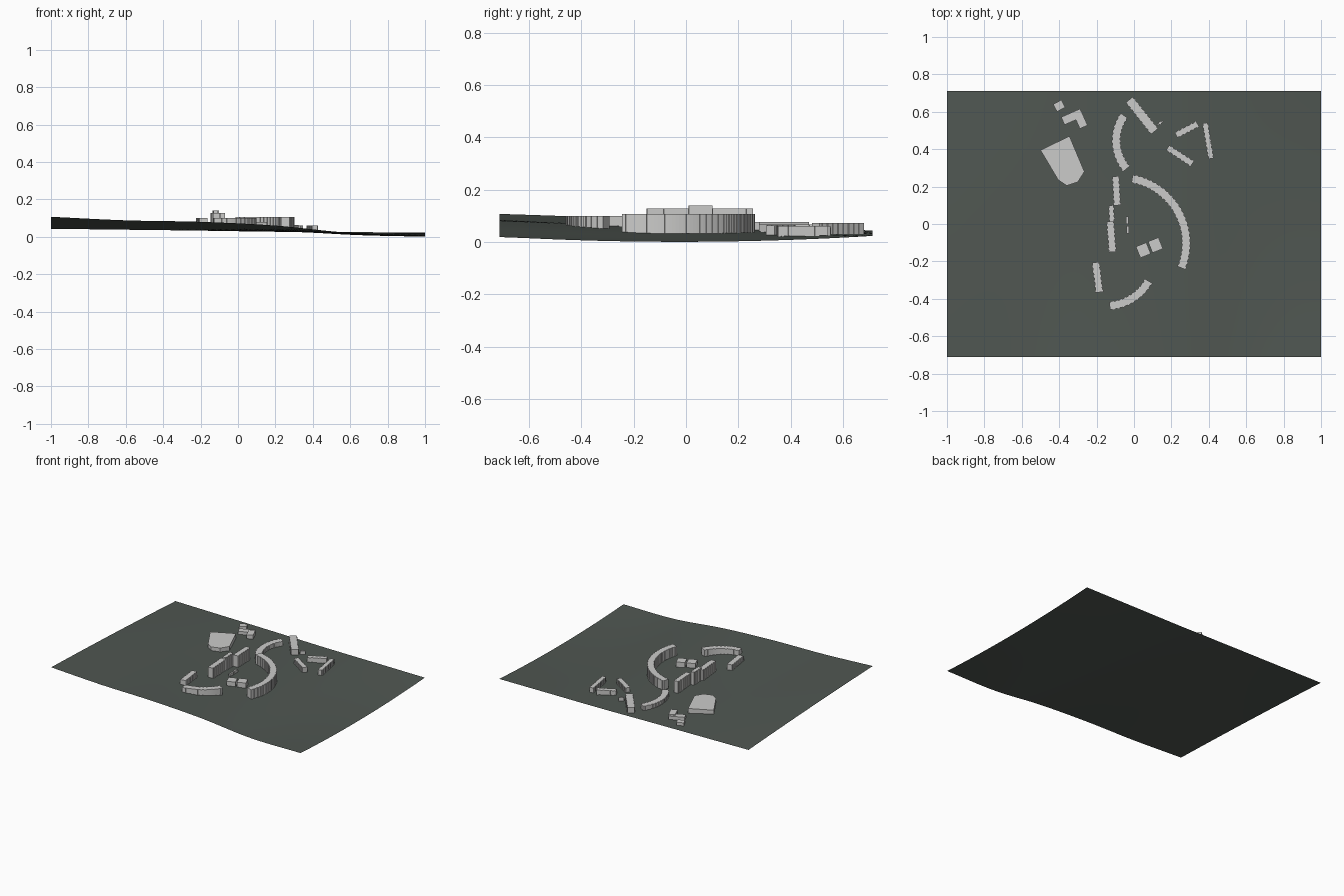
import bpy, bmesh, math
from mathutils import Vector

if "Cube" in bpy.data.objects:
    bpy.data.objects.remove(bpy.data.objects["Cube"])

def material(name, col):
    m = bpy.data.materials.new(name)
    m.diffuse_color = (*col, 1)
    m.use_nodes = True
    m.node_tree.nodes["Principled BSDF"].inputs["Base Color"].default_value = m.diffuse_color
    return m

GROUND = material("dark_grey_green", (0.08, 0.095, 0.084))
WALL = material("light_grey", (0.6, 0.6, 0.59))
HY = 0.712

# Ground heights along the front, middle and back, at even steps in x
FRONT = [.107, .088, .080, .060, .022, .020]
MID = [.080, .064, .051, .036, .011, .0005]
BACK = [.043, .038, .033, .027, .025, .023]

def spline(v, x):
    t = max(0, min(4.9999, (x + 1) * 2.5))
    i = int(t)
    t -= i
    b, c = v[i], v[i + 1]
    a = v[i - 1] if i else 2 * b - c
    d = v[i + 2] if i < 4 else 2 * c - b
    return b + .5 * t * (c - a + t * (2*a - 5*b + 4*c - d + t * (3*(b - c) + d - a)))

def height(x, y):
    s = y / HY
    f, m, b = (spline(v, x) for v in (FRONT, MID, BACK))
    return max(0, m + s * (b - f) / 2 + s * s * ((f + b) / 2 - m))

def make(name, bm, mat):
    bmesh.ops.recalc_face_normals(bm, faces=bm.faces)
    me = bpy.data.meshes.new(name)
    bm.to_mesh(me)
    bm.free()
    me.materials.append(mat)
    ob = bpy.data.objects.new(name, me)
    bpy.context.collection.objects.link(ob)
    return ob

# Gently sloping ground sheet
bm = bmesh.new()
bmesh.ops.create_grid(bm, x_segments=48, y_segments=34, size=1)
for v in bm.verts:
    v.co.y *= HY
    v.co.z = height(v.co.x, v.co.y)
ground = make("ground", bm, GROUND)
for p in ground.data.polygons:
    p.use_smooth = True

def prism(name, pts, top):
    """Flat-roofed building on a footprint, its foot following the ground."""
    bm = bmesh.new()
    lo = [bm.verts.new((x, y, height(x, y) + .0005)) for x, y in pts]
    hi = [bm.verts.new((x, y, top)) for x, y in pts]
    bm.faces.new(hi)
    bm.faces.new(lo[::-1])
    for i in range(len(pts)):
        j = (i + 1) % len(pts)
        bm.faces.new((lo[i], lo[j], hi[j], hi[i]))
    return make(name, bm, WALL)

def strip(name, path, width, top, step=.013):
    """Long building along a path(t) with small stepped bays on both sides."""
    length = sum((path((i + 1) / 20) - path(i / 20)).length for i in range(20))
    n = max(2, round(length / step))
    left, right = [], []
    for i in range(n):
        w = width / 2 + (.002 if i % 2 else -.002)
        for t in (i / n, (i + 1) / n):
            p = path(t)
            d = (path(t + .01) - path(t - .01)).normalized()
            o = Vector((-d.y, d.x)) * w
            left.append(p + o)
            right.append(p - o)
    prism(name, [tuple(p) for p in left + right[::-1]], top)

def line(a, b):
    a, b = Vector(a), Vector(b)
    return lambda t: a.lerp(b, t)

def arc(a, m, b):
    """Circular path through three points."""
    (ax, ay), (mx, my), (bx, by) = a, m, b
    d = 2 * (ax * (my - by) + mx * (by - ay) + bx * (ay - my))
    A, M, B = ax*ax + ay*ay, mx*mx + my*my, bx*bx + by*by
    c = Vector(((A * (my - by) + M * (by - ay) + B * (ay - my)) / d,
                (A * (bx - mx) + M * (ax - bx) + B * (mx - ax)) / d))
    r = (Vector(a) - c).length
    a0 = math.atan2(ay - c.y, ax - c.x)
    am = math.remainder(math.atan2(my - c.y, mx - c.x) - a0, math.tau)
    ab = math.remainder(math.atan2(by - c.y, bx - c.x) - a0, math.tau)
    if am * ab < 0:
        ab += math.copysign(math.tau, am)
    return lambda t: c + r * Vector((math.cos(a0 + ab * t), math.sin(a0 + ab * t)))

def box(name, cx, cy, sx, sy, deg, top):
    c, s = math.cos(math.radians(deg)), math.sin(math.radians(deg))
    prism(name, [(cx + c*x*sx/2 - s*y*sy/2, cy + s*x*sx/2 + c*y*sy/2)
                 for x, y in ((-1, -1), (1, -1), (1, 1), (-1, 1))], top)

# Curved blocks
strip("large_curved_block", arc((-.01, .242), (.21, .105), (.253, -.235)), .045, .106)
strip("upper_curved_block", arc((-.053, .58), (-.095, .44), (-.04, .295)), .046, .066)
strip("lower_curved_block", arc((-.13, -.437), (-.008, -.396), (.078, -.305)), .045, .100)

# Straight blocks: start, end, width, roof height
for name, a, b, w, top in (
        ("upper_slab", (-.025, .665), (.11, .495), .05, .073),
        ("upper_slab_porch", (.125, .53), (.155, .55), .012, .055),
        ("east_bar_north", (.225, .475), (.34, .535), .034, .060),
        ("east_bar_side", (.38, .54), (.412, .35), .03, .060),
        ("east_bar_south", (.18, .408), (.312, .322), .034, .063),
        ("central_slab_north", (-.098, .255), (-.09, .10), .037, .127),
        ("central_slab_tower", (-.122, .10), (-.118, .01), .028, .140),
        ("central_slab_south", (-.127, .015), (-.115, -.15), .04, .127),
        ("west_slab", (-.205, -.205), (-.185, -.365), .04, .100)):
    strip(name, line(a, b), w, top)

# Large hall and low outbuildings
prism("large_hall", [(-.5, .395), (-.405, .235), (-.36, .205), (-.30, .225),
                     (-.265, .28), (-.345, .47)], .076)
box("small_hut", -.40, .632, .05, .045, 28, .060)
box("angled_house_wing", -.33, .573, .11, .045, 24, .062)
box("angled_house_end", -.285, .555, .045, .08, 24, .067)
box("twin_block_west", .05, -.14, .06, .065, 22, .080)
box("twin_block_east", .115, -.113, .06, .065, 22, .080)
box("kiosk_north", -.036, .02, .012, .04, 0, .065)
box("kiosk_south", -.034, -.03, .012, .04, 0, .065)
